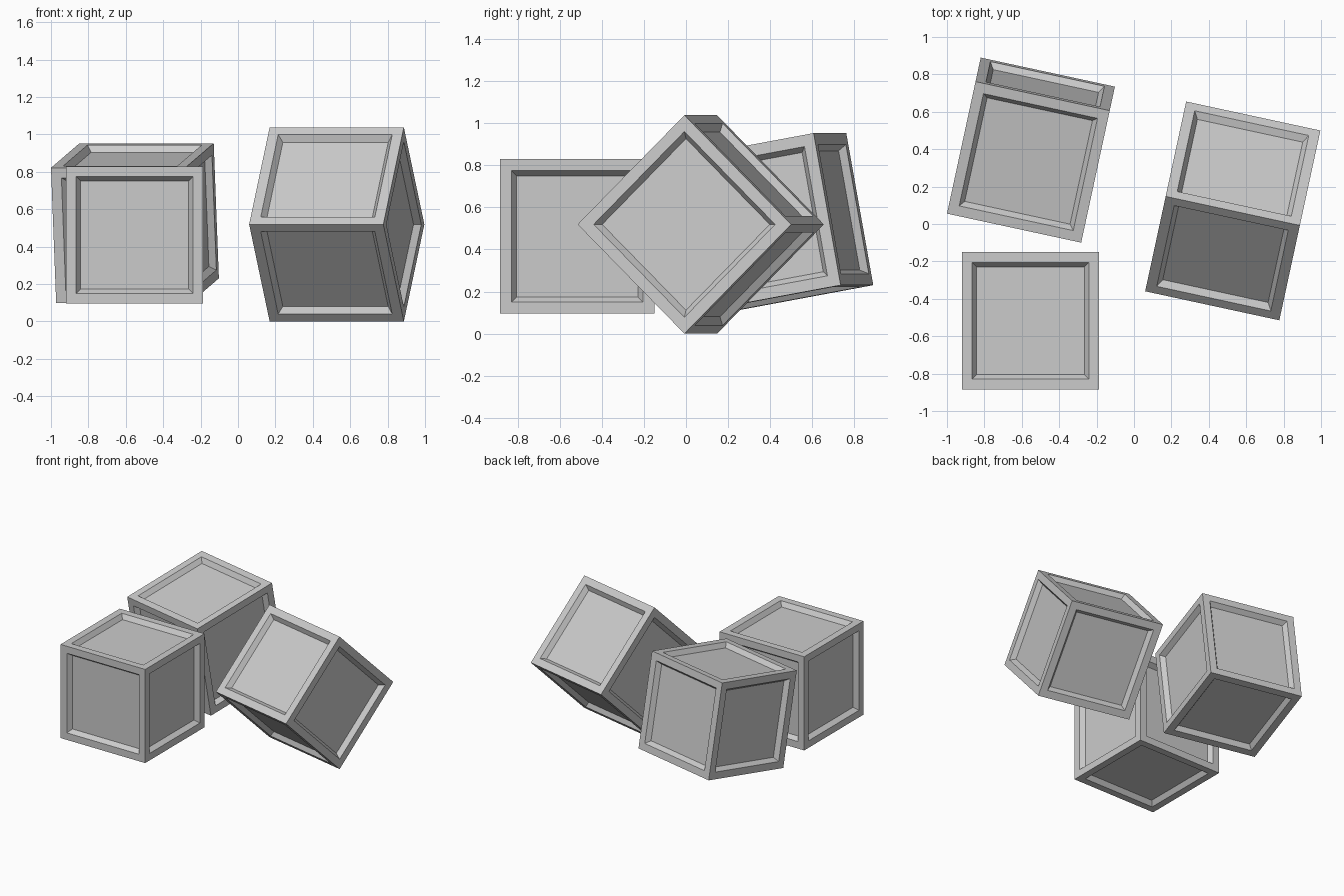
import bpy, bmesh
from math import radians
from mathutils import Matrix

if "Cube" in bpy.data.objects:
    bpy.data.objects.remove(bpy.data.objects["Cube"])

SIZE = 0.734      # crate edge length
FRAME = 0.055     # flat border width
SLOPE = 0.024     # width of the slanted recess wall
DEPTH = 0.035     # recess depth


def crate(name, centre, tilt=0.0, turn=0.0):
    """Cube with a framed, recessed panel on all six sides."""
    bm = bmesh.new()
    bmesh.ops.create_cube(bm, size=SIZE)
    bm.normal_update()
    panels = bm.faces[:]
    bmesh.ops.inset_individual(bm, faces=panels, thickness=FRAME, use_even_offset=True)
    bm.normal_update()
    bmesh.ops.inset_individual(bm, faces=panels, thickness=SLOPE, depth=-DEPTH,
                               use_even_offset=True)
    bm.normal_update()
    mesh = bpy.data.meshes.new(name)
    bm.to_mesh(mesh)
    bm.free()
    obj = bpy.data.objects.new(name, mesh)
    obj.matrix_world = (Matrix.Translation(centre)
                        @ Matrix.Rotation(radians(turn), 4, 'Z')
                        @ Matrix.Rotation(radians(tilt), 4, 'X'))
    bpy.context.collection.objects.link(obj)
    return obj


# Upright crate at the front left
crate("front_crate", (-0.553, -0.517, 0.462))
# Slightly tipped crate behind it
crate("back_crate", (-0.551, 0.395, 0.526), tilt=10.3, turn=-12.2)
# Crate balanced on its edge at the right
crate("edge_crate", (0.528, 0.070, 0.519), tilt=45, turn=-12.2)
